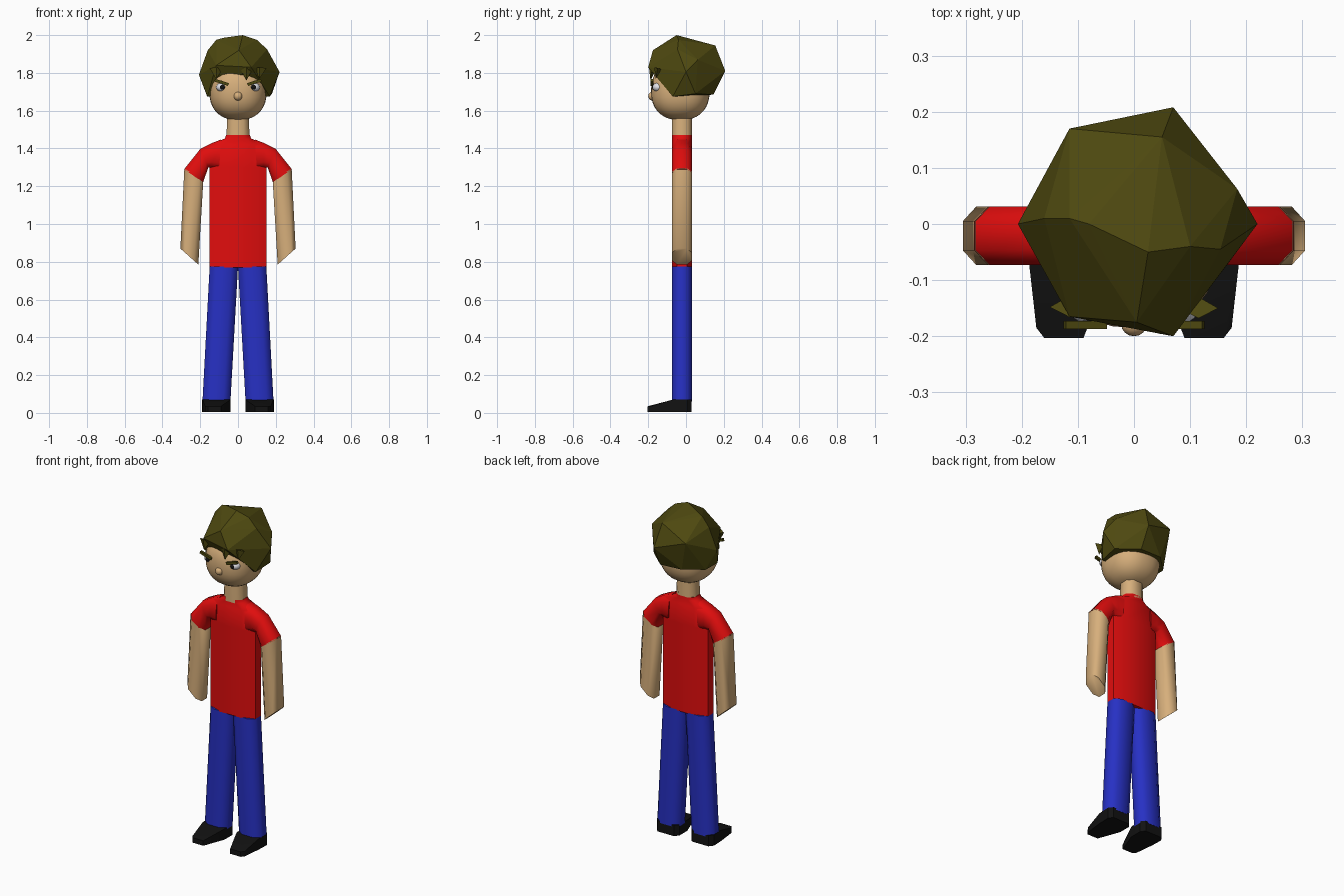
import bpy, bmesh, math
from mathutils import Vector, Matrix

if "Cube" in bpy.data.objects:
    bpy.data.objects.remove(bpy.data.objects["Cube"])


def material(name, rgb):
    m = bpy.data.materials.new(name)
    m.diffuse_color = (*rgb, 1)
    m.use_nodes = True
    m.node_tree.nodes["Principled BSDF"].inputs["Base Color"].default_value = m.diffuse_color
    return m


SKIN = material("skin", (0.68, 0.43, 0.20))
RED = material("red shirt", (0.75, 0.004, 0.004))
BLUE = material("blue trousers", (0.02, 0.03, 0.55))
HAIR = material("olive hair", (0.075, 0.065, 0.005))
BLACK = material("black", (0.006, 0.006, 0.006))
WHITE = material("white", (0.8, 0.8, 0.85))


def finish(name, bm, mat, angle=60):
    bmesh.ops.recalc_face_normals(bm, faces=bm.faces)
    me = bpy.data.meshes.new(name)
    bm.to_mesh(me)
    bm.free()
    me.materials.append(mat)
    if angle:
        me.shade_smooth()
        me.set_sharp_from_angle(angle=math.radians(angle))
    ob = bpy.data.objects.new(name, me)
    bpy.context.collection.objects.link(ob)
    return ob


OCT = [(1, .5), (.5, 1), (-.5, 1), (-1, .5), (-1, -.5), (-.5, -1), (.5, -1), (1, -.5)]


def loft(name, spans, mat, s=1):
    """Octagonal tube; each span is (x, z, x, z), the two sides seen from the front."""
    bm = bmesh.new()
    rings = []
    for x0, z0, x1, z1 in spans:
        a, b = Vector((s * x0, -0.021, z0)), Vector((s * x1, -0.021, z1))
        c, u = (a + b) / 2, (b - a) / 2
        rings.append([bm.verts.new(c + u * p + Vector((0, 0.052 * q, 0))) for p, q in OCT])
    for r, t in zip(rings, rings[1:]):
        for i in range(8):
            j = (i + 1) % 8
            bm.faces.new((r[i], r[j], t[j], t[i]))
    bm.faces.new(rings[0])
    bm.faces.new(rings[-1])
    return finish(name, bm, mat)


def hull(name, pts, mat, angle=0):
    bm = bmesh.new()
    for p in pts:
        bm.verts.new(p)
    res = bmesh.ops.convex_hull(bm, input=bm.verts)
    loose = [v for v in bm.verts if not v.link_faces]
    bmesh.ops.delete(bm, geom=loose, context='VERTS')
    return finish(name, bm, mat, angle)


def ball(name, c, r, mat, seg=16, power=1.0):
    bm = bmesh.new()
    bmesh.ops.create_uvsphere(bm, u_segments=seg, v_segments=seg // 2 + 2, radius=1)
    for v in bm.verts:
        v.co = [c[i] + r[i] * math.copysign(abs(v.co[i]) ** power, v.co[i]) for i in range(3)]
    return finish(name, bm, mat, 80)


# Torso and neck
loft("shirt_body", [(-.15, .77, .15, .77), (-.15, 1.3, .15, 1.3), (-.15, 1.42, .15, 1.42),
                    (-.07, 1.452, .07, 1.452), (-.063, 1.47, .063, 1.47)], RED)
loft("neck", [(-.062, 1.45, .062, 1.45), (-.055, 1.6, .055, 1.6)], SKIN)

# Sleeves, arms, legs and shoes, one for each side
for s, side in ((-1, "left"), (1, "right")):
    loft(side + "_sleeve", [(.09, 1.447, .10, 1.28), (.14, 1.428, .135, 1.295),
                            (.20, 1.397, .157, 1.30), (.285, 1.29, .185, 1.22)], RED, s)
    loft(side + "_arm", [(.284, 1.295, .184, 1.225), (.305, .87, .21, .785)], SKIN, s)
    loft(side + "_leg", [(.15, .775, 0, .775), (.188, .06, .04, .06)], BLUE, s)
    shoe = [(x, y, z) for z in (.005, .07)
            for x, y in ((.04, .005), (.06, .03), (.17, .03), (.19, .005), (.187, -.07), (.04, -.07))]
    shoe += [(x, y, z) for z in (.005, .035)
             for x, y in ((.09, -.203), (.16, -.203), (.174, -.185), (.083, -.185))]
    hull(side + "_shoe", [(s * x, y, z) for x, y, z in shoe], BLACK, 35)

    # Eye, pupil and slanted eyebrow
    ball(side + "_eye", (s * .085, -.147, 1.724), (.031, .03, .024), WHITE)
    ball(side + "_pupil", (s * .083, -.168, 1.724), (.015, .013, .014), BLACK, 12)
    bm = bmesh.new()
    bmesh.ops.create_cube(bm, size=1, matrix=Matrix.Translation((s * .087, -.18, 1.75))
                          @ Matrix.Rotation(-s * math.radians(18), 4, 'Y')
                          @ Matrix.Diagonal((.076, .014, .015, 1)))
    finish(side + "_eyebrow", bm, HAIR, 0)

# Head and nose
ball("head", (0, -.03, 1.705), (.152, .155, .155), SKIN, 32, .86)
ball("nose", (0, -.178, 1.677), (.023, .022, .023), SKIN)

# Faceted hair: upper crown, widest ring, then lower edge
hull("hair", [(.025, -.05, 2.0), (-.08, 0, 1.985), (.05, .155, 1.945), (.1, -.04, 1.975),
              (-.115, .01, 1.975), (-.16, .01, 1.92), (-.115, .17, 1.87), (.07, .208, 1.81),
              (.184, .0625, 1.87), (.22, 0, 1.805), (.154, -.045, 1.925), (.07, -.2, 1.83),
              (.005, -.175, 1.92), (-.115, -.165, 1.84), (-.207, 0, 1.79),
              (.168, -.07, 1.675), (.18, .05, 1.69), (.07, .145, 1.685),
              (-.07, .14, 1.69), (-.165, .05, 1.68), (-.162, -.07, 1.675)], HAIR)

# Pointed fringe locks
for x, w, tip, y in ((-.115, .035, 1.765, -.158), (.045, .035, 1.76, -.188), (.115, .035, 1.77, -.16)):
    hull("fringe_lock", [(x - w, y + .01, 1.825), (x + w, y + .01, 1.825),
                         (x, y - .008, 1.83), (x, y, tip), (x, y + .03, 1.82)], HAIR)
